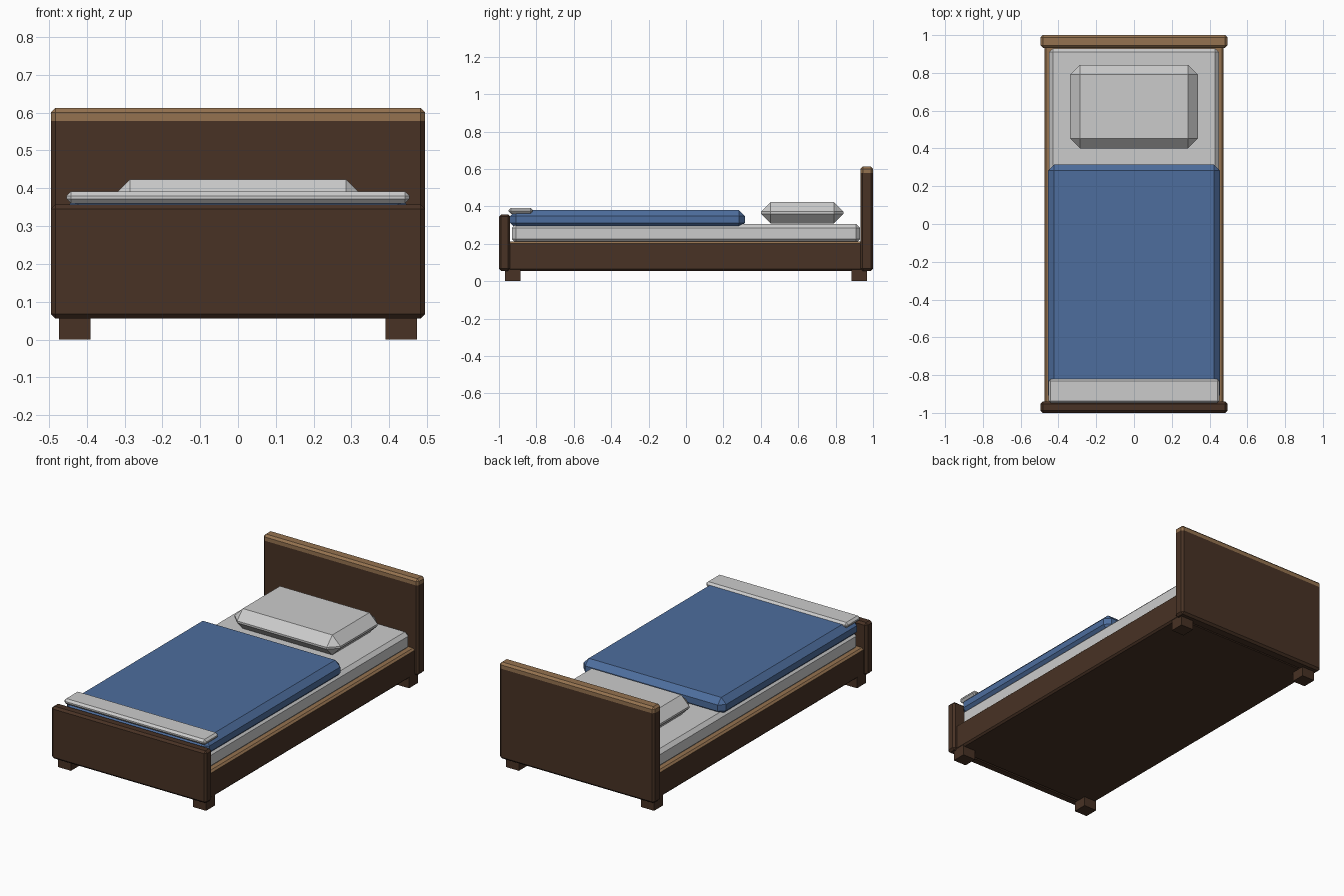
import bpy
import bmesh
from mathutils import Vector

if "Cube" in bpy.data.objects:
    bpy.data.objects.remove(bpy.data.objects["Cube"])


def material(name, rgb):
    m = bpy.data.materials.new(name)
    m.diffuse_color = (*rgb, 1)
    m.use_nodes = True
    m.node_tree.nodes["Principled BSDF"].inputs["Base Color"].default_value = m.diffuse_color
    return m


DARK = material("dark_wood", (0.065, 0.032, 0.018))
LIGHT = material("light_wood", (0.30, 0.17, 0.08))
LINEN = material("linen", (0.55, 0.54, 0.56))
BLUE = material("blue_cloth", (0.075, 0.155, 0.34))


def box(name, x, y, z, mats, bevel=0.0, light_above=None):
    """Chamfered box from (min, max) ranges; faces above a height get the second material."""
    bm = bmesh.new()
    bmesh.ops.create_cube(bm, size=1)
    for v in bm.verts:
        v.co = Vector([(r[0] + r[1]) / 2 + c * (r[1] - r[0]) for r, c in zip((x, y, z), v.co)])
    if bevel:
        bmesh.ops.bevel(bm, geom=bm.edges[:], offset=bevel, segments=1,
                        profile=0.5, affect='EDGES')
    if light_above is not None:
        bmesh.ops.bisect_plane(bm, geom=bm.verts[:] + bm.edges[:] + bm.faces[:],
                               plane_co=(0, 0, light_above), plane_no=(0, 0, 1))
        for f in bm.faces:
            if f.calc_center_median().z > light_above:
                f.material_index = 1
    bmesh.ops.recalc_face_normals(bm, faces=bm.faces[:])
    me = bpy.data.meshes.new(name)
    bm.to_mesh(me)
    bm.free()
    for m in mats:
        me.materials.append(m)
    ob = bpy.data.objects.new(name, me)
    bpy.context.collection.objects.link(ob)
    return ob


# Wooden frame
box("headboard", (-0.495, 0.495), (0.933, 1.0), (0.055, 0.612), [DARK, LIGHT], 0.012, 0.578)
box("footboard", (-0.495, 0.495), (-1.0, -0.94), (0.055, 0.357), [DARK], 0.012)
box("bed_base", (-0.475, 0.475), (-0.95, 0.945), (0.055, 0.212), [DARK, LIGHT], 0.01, 0.201)

# Feet
for sx, side in ((-1, "left"), (1, "right")):
    for sy, end in ((-1, "front"), (1, "back")):
        xs = sorted((sx * 0.39, sx * 0.473))
        ys = sorted((sy * 0.885, sy * 0.967))
        box(f"{end}_{side}_foot", xs, ys, (0, 0.065), [DARK])

# Bedding
box("mattress", (-0.45, 0.45), (-0.93, 0.93), (0.205, 0.305), [LINEN], 0.02)
box("blanket", (-0.455, 0.455), (-0.94, 0.315), (0.28, 0.38), [BLUE], 0.032)
box("folded_sheet", (-0.453, 0.453), (-0.948, -0.82), (0.36, 0.392), [LINEN], 0.012)
box("pillow", (-0.338, 0.338), (0.4, 0.843), (0.308, 0.423), [LINEN], 0.052)
